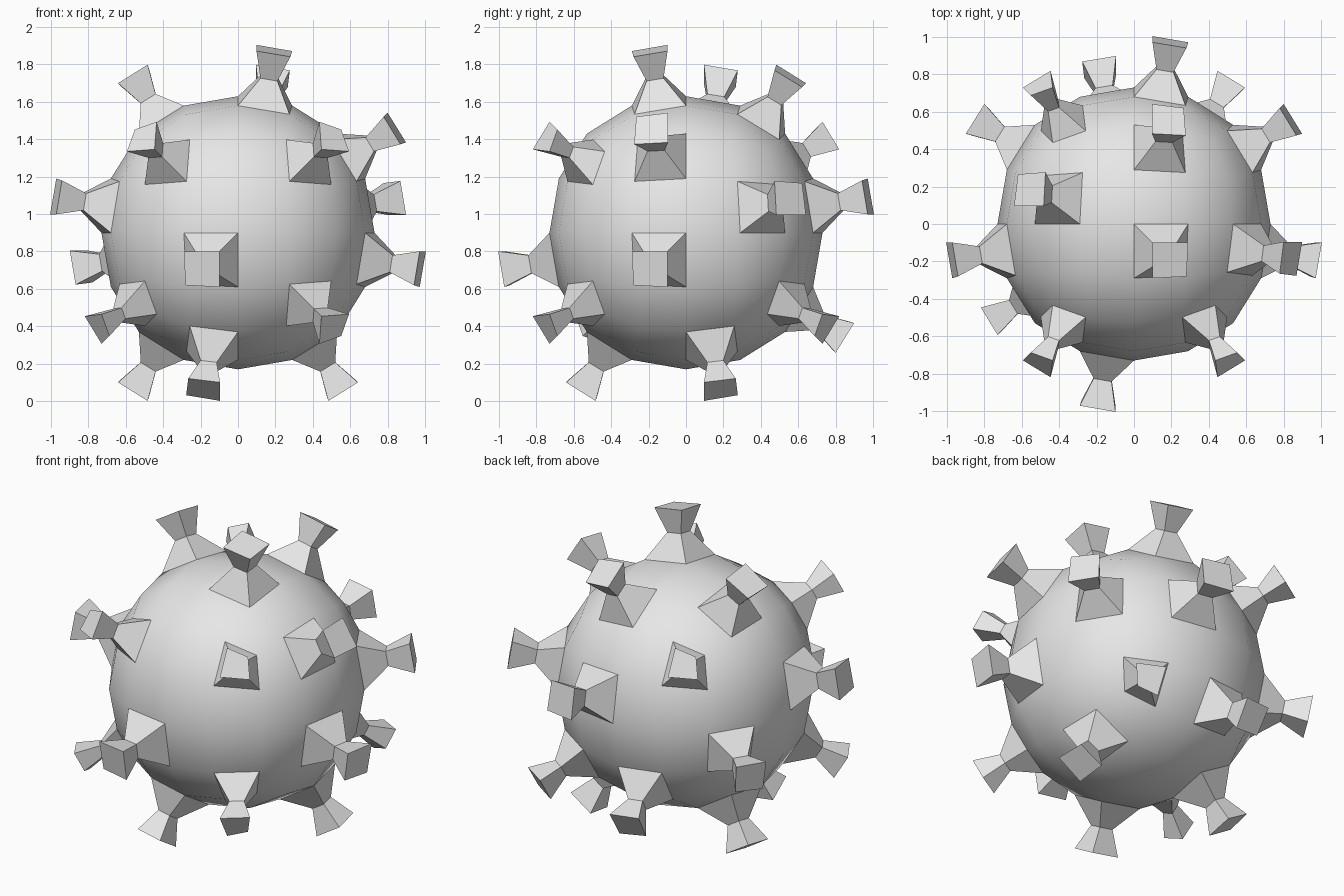
import bpy
import bmesh
from mathutils import Vector

default_cube = bpy.data.objects.get("Cube")
if default_cube:
    bpy.data.objects.remove(default_cube, do_unlink=True)

CENTER_Z = 0.9
RADIUS = 0.73        # from the centre to the middle of each side
NECK_SCALE, TIP_SCALE = 0.33, 0.66
NECK_HEIGHT, TIP_HEIGHT = 0.15, 0.30

# One plain material for everything
grey = bpy.data.materials.new("light_grey")
grey.use_nodes = True
color = (0.8, 0.8, 0.8, 1.0)
grey.diffuse_color = color
grey.node_tree.nodes["Principled BSDF"].inputs["Base Color"].default_value = color


def add_object(name, mesh):
    obj = bpy.data.objects.new(name, mesh)
    bpy.context.collection.objects.link(obj)
    obj.location.z = CENTER_Z
    return obj


# Body: a cube rounded by two levels of subdivision
bm = bmesh.new()
bmesh.ops.create_cube(bm, size=2)
mesh = bpy.data.meshes.new("body")
bm.to_mesh(mesh)
bm.free()
body = add_object("body", mesh)
bpy.ops.object.select_all(action='DESELECT')
body.select_set(True)
bpy.context.view_layer.objects.active = body
rounding = body.modifiers.new("rounding", 'SUBSURF')
rounding.levels = rounding.render_levels = 2
bpy.ops.object.modifier_apply(modifier=rounding.name)
size = RADIUS / max(v.co.z for v in body.data.vertices)
for v in body.data.vertices:
    v.co *= size
body.data.materials.append(grey)
bpy.ops.object.shade_smooth_by_angle()

# Spiked cells on each side: 1 is next to the middle line, 2 next to the edge
cells = {
    "front": [(-1, -1), (-2, 2), (2, 2), (2, -2)],
    "back": [(1, 1), (-2, 2), (2, -2), (-1, -2)],
    "left": [(-1, -1), (-1, 2), (2, 1)],
    "right": [(-1, 1), (2, -1), (-2, -2)],
    "top": [(1, -1), (1, 2), (-2, 1)],
    "bottom": [(-1, -2), (2, 1), (-2, 1)],
}
to_direction = {
    "front": lambda a, b: (a, -1, b),
    "back": lambda a, b: (a, 1, b),
    "left": lambda a, b: (1, a, b),
    "right": lambda a, b: (-1, a, b),
    "top": lambda a, b: (a, b, 1),
    "bottom": lambda a, b: (a, b, -1),
}
offset = {1: 0.21, 2: 0.68, -1: -0.21, -2: -0.68}


def add_spike(bm, face):
    """Flared stalk: cell outline, narrow neck, wider flat tip."""
    center, normal = face.center, face.normal
    corners = [body.data.vertices[i].co for i in face.vertices]
    rings = []
    for scale, height in ((1, 0), (NECK_SCALE, NECK_HEIGHT), (TIP_SCALE, TIP_HEIGHT)):
        rings.append([bm.verts.new(center + (c - center) * scale + normal * height)
                      for c in corners])
    n = len(corners)
    for low, high in zip(rings, rings[1:]):
        for i in range(n):
            j = (i + 1) % n
            bm.faces.new((low[i], low[j], high[j], high[i]))
    bm.faces.new(rings[-1])


# Spikes: one on each chosen cell of the body
number = 0
for side, places in cells.items():
    for a, b in places:
        aim = Vector(to_direction[side](offset[a], offset[b])).normalized()
        face = max(body.data.polygons, key=lambda f: f.center.normalized().dot(aim))
        bm = bmesh.new()
        add_spike(bm, face)
        number += 1
        name = f"spike_{number}"
        mesh = bpy.data.meshes.new(name)
        bm.to_mesh(mesh)
        bm.free()
        mesh.materials.append(grey)
        add_object(name, mesh)
